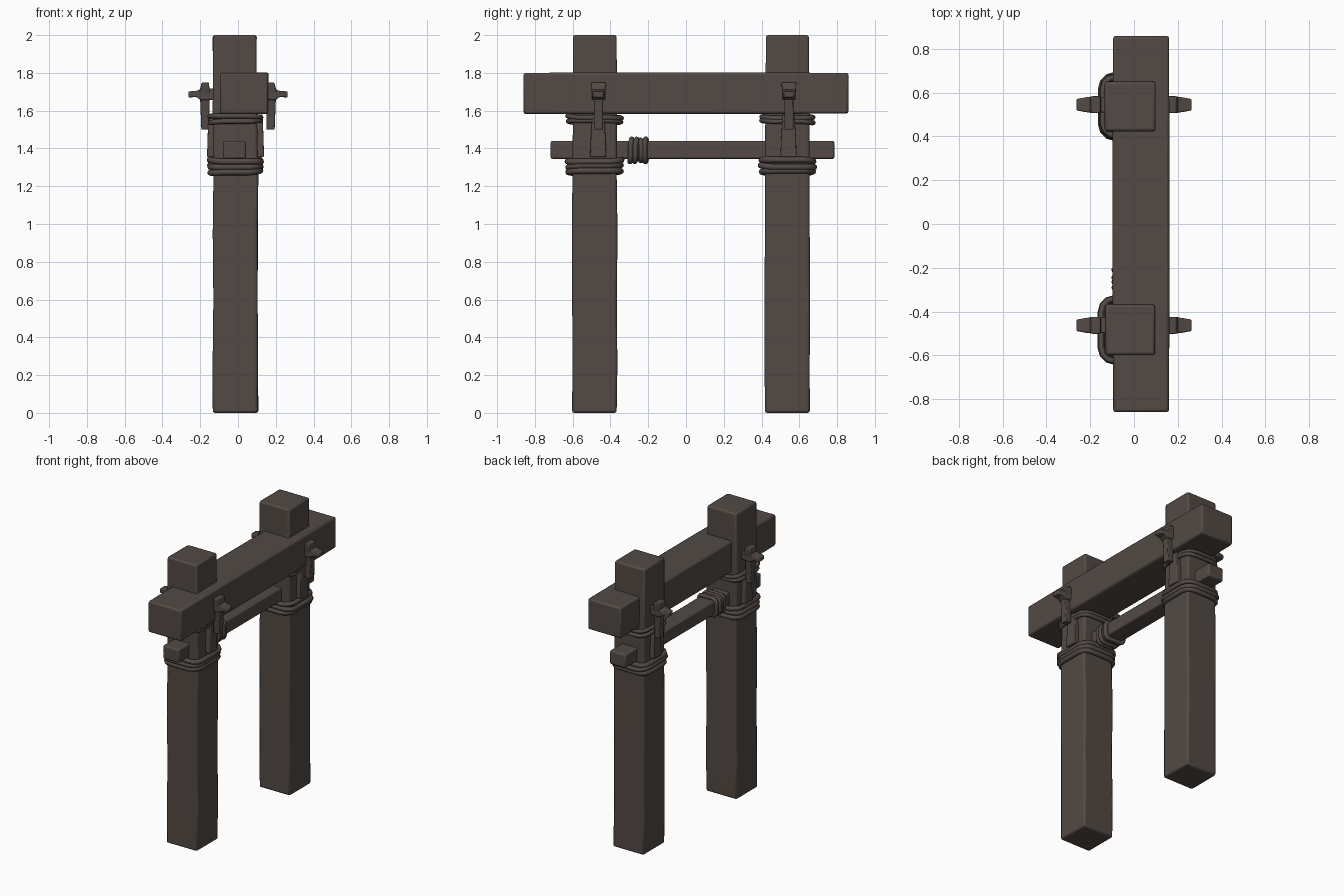
import bpy, bmesh, math, random
from mathutils import Vector

if "Cube" in bpy.data.objects:
    bpy.data.objects.remove(bpy.data.objects["Cube"])

random.seed(4)
wood = bpy.data.materials.new("dark weathered wood")
wood.diffuse_color = (0.085, 0.068, 0.059, 1)
wood.use_nodes = True
wood.node_tree.nodes["Principled BSDF"].inputs["Base Color"].default_value = wood.diffuse_color


def finish(ob, bevel=0.0, angle=35):
    """Material, soft bevelled edges and smooth shading."""
    ob.data.materials.append(wood)
    bpy.context.view_layer.objects.active = ob
    ob.select_set(True)
    if bevel:
        m = ob.modifiers.new("soft edges", 'BEVEL')
        m.width, m.segments, m.limit_method = bevel, 2, 'ANGLE'
        m.angle_limit = math.radians(30)
    bpy.ops.object.shade_smooth_by_angle(angle=math.radians(angle))
    ob.select_set(False)
    return ob


def loft(name, axis, rings, bevel=0.008):
    """Rectangular sections (pos, a0, a1, b0, b1) along an axis; a, b are the other axes in order."""
    bm = bmesh.new()
    loops = []
    for p, a0, a1, b0, b1 in rings:
        loop = []
        for a, b in ((a0, b0), (a1, b0), (a1, b1), (a0, b1)):
            co = [a, b]
            co.insert(axis, p)
            loop.append(bm.verts.new(co))
        loops.append(loop)
    for l0, l1 in zip(loops, loops[1:]):
        for i in range(4):
            j = (i + 1) % 4
            bm.faces.new((l0[i], l0[j], l1[j], l1[i]))
    bm.faces.new(loops[0])
    bm.faces.new(loops[-1])
    bmesh.ops.recalc_face_normals(bm, faces=bm.faces)
    me = bpy.data.meshes.new(name)
    bm.to_mesh(me)
    bm.free()
    ob = bpy.data.objects.new(name, me)
    bpy.context.collection.objects.link(ob)
    return finish(ob, bevel)


def rope_ring(name, center, half_u, half_v, radius, normal, corner, tilt=0.006):
    """Closed rope around a rounded rectangle; normal is 'Z' (post) or 'Y' (rail)."""
    pts = []
    phase = random.uniform(0, math.tau)
    for sx, sy, start in ((1, 1, 0), (-1, 1, 90), (-1, -1, 180), (1, -1, 270)):
        for k in range(4):
            t = math.radians(start + k * 30)
            u = sx * (half_u - corner) + corner * math.cos(t)
            v = sy * (half_v - corner) + corner * math.sin(t)
            w = tilt * math.sin(t + phase)
            pts.append((u, v, w) if normal == 'Z' else (u, w, v))
    cu = bpy.data.curves.new(name, 'CURVE')
    cu.dimensions = '3D'
    cu.bevel_depth, cu.bevel_resolution = radius, 2
    sp = cu.splines.new('POLY')
    sp.points.add(len(pts) - 1)
    for p, co in zip(sp.points, pts):
        p.co = (*(Vector(co) + Vector(center)), 1)
    sp.use_cyclic_u = True
    tmp = bpy.data.objects.new(name, cu)
    bpy.context.collection.objects.link(tmp)
    me = bpy.data.meshes.new_from_object(tmp.evaluated_get(bpy.context.evaluated_depsgraph_get()))
    bpy.data.objects.remove(tmp)
    ob = bpy.data.objects.new(name, me)
    bpy.context.collection.objects.link(ob)
    me.materials.clear()
    return finish(ob, 0, 60)


# Top beam and the thin rail below it
loft("top_beam", 1, [(-.86, -.095, .16, 1.582, 1.80), (-.3, -.098, .162, 1.583, 1.803),
                     (.3, -.098, .162, 1.582, 1.802), (.86, -.095, .16, 1.585, 1.80)], .012)
loft("lower_rail", 1, [(-.717, -.08, .042, 1.345, 1.44), (.786, -.08, .042, 1.345, 1.44)], .01)

for side, py, by in (("front", -.484, -.463), ("back", .537, .545)):
    # Slightly uneven square post
    rings = []
    for z in (0, .25, .6, .95, 1.25, 1.6, 2.0):
        j = [random.uniform(-.003, .003) for _ in range(4)]
        s = .119 if z < 1.3 else .116
        cx = -.013 if z < 1.3 else -.017
        rings.append((z, cx - s + j[0], cx + s + j[1], py - s + j[2], py + s + j[3]))
    loft(side + "_post", 2, rings, .012)

    # Rope lashings: three turns under the rail, two under the beam
    for i, z in enumerate((1.277, 1.306, 1.335, 1.542, 1.566)):
        grow = random.uniform(-.004, .004)
        rad = .0165 if i < 3 else .0135
        rope_ring(f"{side}_post_rope_{i + 1}", (-.014, py, z),
                  .132 + grow, .139 + grow, rad, 'Z', .06)

    for s, name in ((1, "right"), (-1, "left")):
        def across(c, *spans):
            """Sections with x measured outwards from the middle."""
            return [(z, s * x0, s * x1, c - h, c + h) for z, x0, x1, h in spans]
        # Flat splint on the post
        xo = .138 if s > 0 else .164
        loft(f"{side}_{name}_splint", 2, across(by - .002, (1.355, .09, xo, .043),
             (1.46, .09, xo - .003, .039), (1.58, .09, xo - .008, .031)), .005)
        # Upright hanger with a flared head
        loft(f"{side}_{name}_hanger", 2, across(by, (1.50, .15, .194, .024), (1.65, .15, .200, .023),
             (1.70, .15, .205, .037), (1.75, .154, .192, .039)), .005)
        # Tapered peg running through the hanger
        loft(f"{side}_{name}_peg", 0, [(s * x, by - h, by + h, z0, z1) for x, h, z0, z1 in
             ((.09, .034, 1.66, 1.72), (.195, .036, 1.655, 1.715),
              (.22, .034, 1.672, 1.705), (.263, .026, 1.67, 1.702))], .006)

# Rope turns around the rail
for i in range(4):
    rope_ring(f"rail_rope_{i + 1}", (-.019, -.292 + i * .026, 1.39),
              .07, .057 + random.uniform(-.003, .003), .0145, 'Y', .03, .005)
